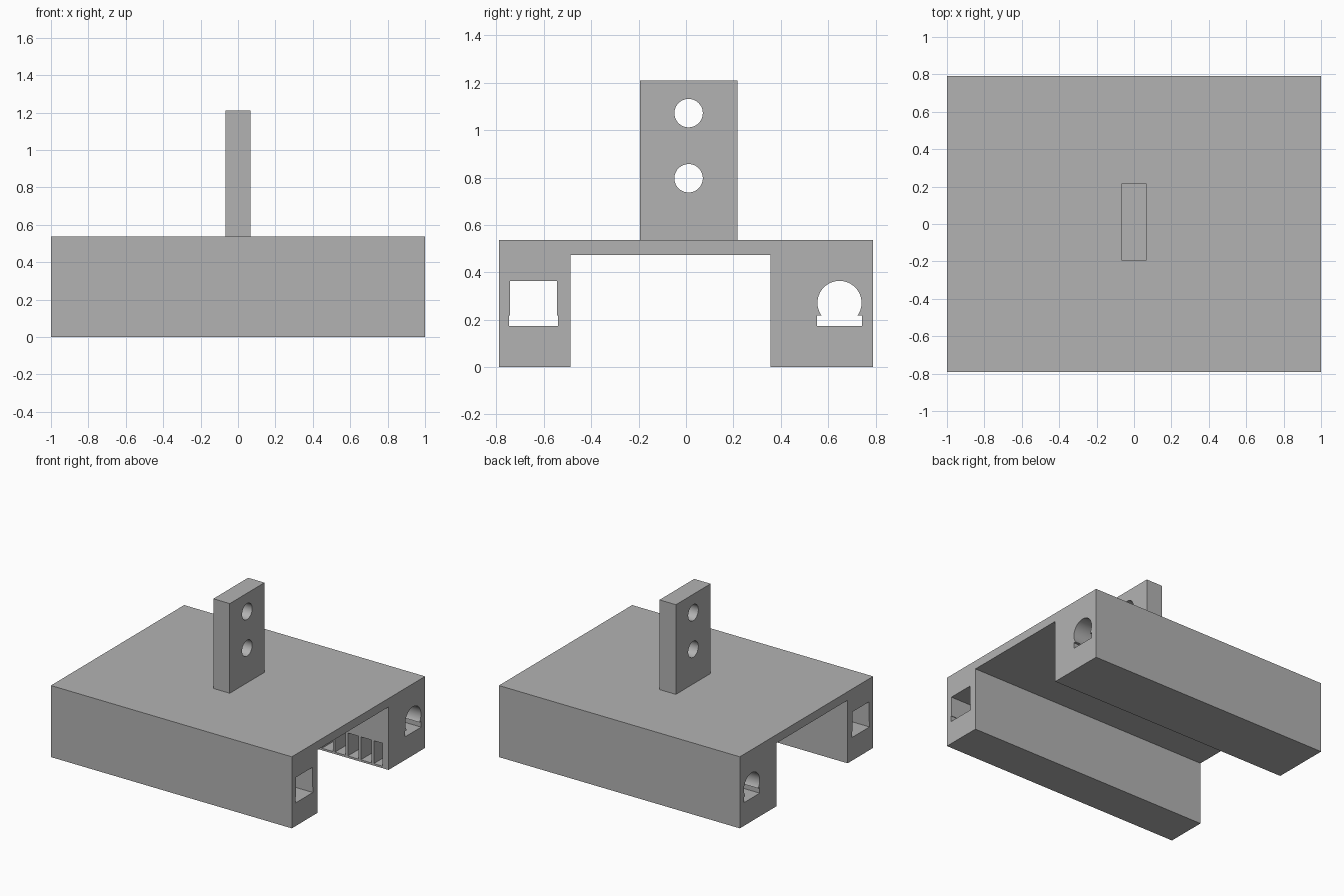
import bpy
import bmesh
import math

cube = bpy.data.objects.get("Cube")
if cube:
    bpy.data.objects.remove(cube, do_unlink=True)

grey = bpy.data.materials.new("plain_grey")
grey.use_nodes = True
GREY = (0.45, 0.45, 0.45, 1)
grey.diffuse_color = GREY
grey.node_tree.nodes["Principled BSDF"].inputs["Base Color"].default_value = GREY


def extrude_x(name, profile, x0, x1):
    """Solid made by sweeping a (y, z) outline from x0 to x1."""
    bm = bmesh.new()
    face = bm.faces.new([bm.verts.new((x0, y, z)) for y, z in profile])
    swept = bmesh.ops.extrude_face_region(bm, geom=[face])["geom"]
    verts = [v for v in swept if isinstance(v, bmesh.types.BMVert)]
    bmesh.ops.translate(bm, verts=verts, vec=(x1 - x0, 0, 0))
    bmesh.ops.recalc_face_normals(bm, faces=bm.faces)
    mesh = bpy.data.meshes.new(name)
    bm.to_mesh(mesh)
    bm.free()
    mesh.materials.append(grey)
    obj = bpy.data.objects.new(name, mesh)
    bpy.context.collection.objects.link(obj)
    return obj


def box(y0, y1, z0, z1):
    return [(y0, z0), (y1, z0), (y1, z1), (y0, z1)]


def arc(y, z, r, start=0, end=2 * math.pi, n=48):
    steps = [start + (end - start) * i / n for i in range(n)]
    return [(y + r * math.cos(a), z + r * math.sin(a)) for a in steps]


def cut(target, cutter):
    cutter.hide_render = True
    mod = target.modifiers.new("cut", "BOOLEAN")
    mod.operation = "DIFFERENCE"
    mod.solver = "EXACT"
    mod.object = cutter
    bpy.context.view_layer.objects.active = target
    bpy.ops.object.modifier_apply(modifier=mod.name)
    bpy.data.objects.remove(cutter, do_unlink=True)


def smooth(obj):
    bpy.ops.object.select_all(action="DESELECT")
    obj.select_set(True)
    bpy.context.view_layer.objects.active = obj
    bpy.ops.object.shade_smooth_by_angle(angle=math.radians(30))


# Bridge body: a deck on two unequal legs
front, back, top, under = -0.79, 0.79, 0.537, 0.473
body = extrude_x("bridge_body", [
    (front, 0), (-0.488, 0), (-0.488, under), (0.357, under),
    (0.357, 0), (back, 0), (back, top), (front, top)], -1, 1)

# Square channel through the front leg, slightly wider at its floor
floor, ledge = 0.174, 0.217
cut(body, extrude_x("square_channel", [
    (-0.747, floor), (-0.541, floor), (-0.541, ledge), (-0.545, ledge),
    (-0.545, 0.364), (-0.743, 0.364), (-0.743, ledge), (-0.747, ledge)], -1.1, 1.1))

# Round channel with a flat slot below it through the back leg
cy, cz, r = 0.648, 0.271, 0.093
low = math.asin((cz - ledge) / r)
keyhole = [(0.554, ledge), (0.554, floor), (0.743, floor), (0.743, ledge)]
keyhole += arc(cy, cz, r, -low, math.pi + low)
keyhole.append((cy - r * math.cos(low), ledge))
cut(body, extrude_x("round_channel", keyhole, -1.1, 1.1))

# Row of pockets along the inner face of the back leg
pitch, rib, end = 0.1075, 0.018, 0.95
x = -end
while x < end:
    cut(body, extrude_x("pocket", box(0.3, 0.54, 0.015, 0.187),
                        x, min(x + pitch - rib, end)))
    x += pitch
smooth(body)

# Upright tab with two cross holes
tab = extrude_x("upright_tab", box(-0.195, 0.217, top, 1.21), -0.068, 0.068)
for z in (0.797, 1.072):
    cut(tab, extrude_x("tab_hole", arc(0.011, z, 0.06), -0.2, 0.2))
smooth(tab)
